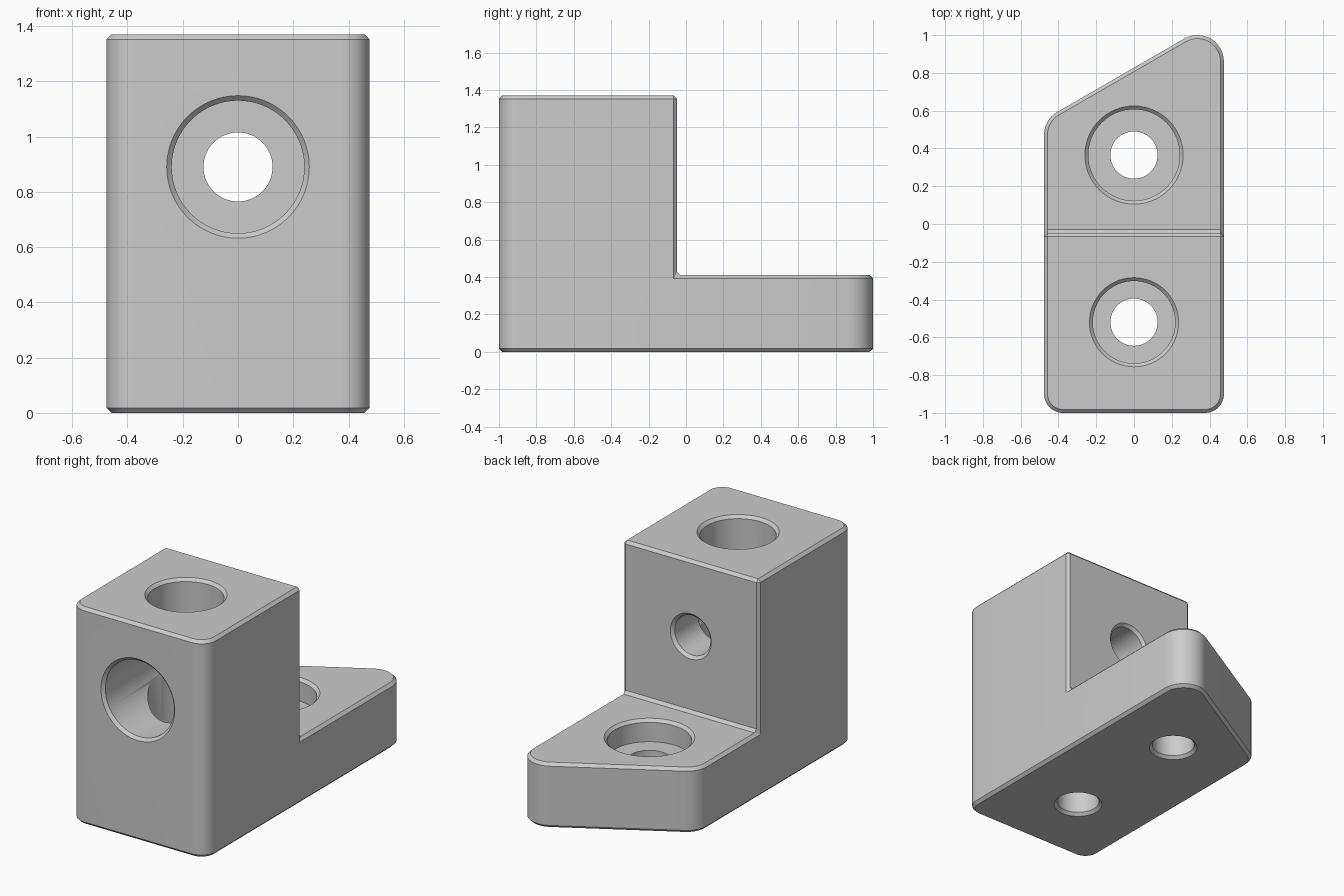
import bpy, bmesh, math
from mathutils import Matrix, Vector

default = bpy.data.objects.get("Cube")
if default:
    bpy.data.objects.remove(default, do_unlink=True)

HALF_W, HEIGHT, BASE_H, BACK_Y = 0.476, 1.37, 0.41, -0.048
CHAMFER = 0.018

grey = bpy.data.materials.new("light_grey")
grey.use_nodes = True
colour = (0.6, 0.6, 0.6, 1)
grey.diffuse_color = colour
grey.node_tree.nodes["Principled BSDF"].inputs["Base Color"].default_value = colour


def make_object(name, bm):
    bmesh.ops.recalc_face_normals(bm, faces=bm.faces)
    mesh = bpy.data.meshes.new(name)
    bm.to_mesh(mesh)
    bm.free()
    mesh.materials.append(grey)
    obj = bpy.data.objects.new(name, mesh)
    bpy.context.collection.objects.link(obj)
    return obj


def arc(cx, cy, r, start, end, steps=12):
    angles = [math.radians(start + (end - start) * i / steps) for i in range(steps + 1)]
    return [(cx + r * math.cos(a), cy + r * math.sin(a)) for a in angles]


# Footprint with rounded corners and a slanted back edge, raised to full height
rf, rb = 0.1, 0.14
outline = (arc(HALF_W - rf, rf - 1, rf, -90, 0)
           + arc(HALF_W - rb, 1 - rb, rb, 0, 120)
           + arc(rb - HALF_W, 0.472, rb, 120, 180)
           + arc(rf - HALF_W, rf - 1, rf, 180, 270))
bm = bmesh.new()
floor = bm.faces.new([bm.verts.new((x, y, 0)) for x, y in outline])
raised = bmesh.ops.extrude_face_region(bm, geom=[floor])["geom"]
bmesh.ops.translate(bm, vec=(0, 0, HEIGHT),
                    verts=[v for v in raised if isinstance(v, bmesh.types.BMVert)])
bracket = make_object("angle_bracket", bm)

# Block that removes the space above the foot
bm = bmesh.new()
size = 2
bmesh.ops.create_cube(bm, size=size, matrix=Matrix.Translation(
    (0, BACK_Y + size / 2, BASE_H + size / 2)))
step_cutter = make_object("step_cutter", bm)


def hole_cutter(name, location, tilt, bore, depth, length, hole=0.125, segs=64):
    """Stepped round cutter with flared ends, running down its local z axis."""
    c, e = CHAMFER, 0.05
    profile = [(0, e), (bore + c + e, e), (bore, -c), (bore, -depth), (hole, -depth),
               (hole, c - length), (hole + c + e, -length - e), (0, -length - e)]
    bm = bmesh.new()
    verts = [bm.verts.new((r, 0, z)) for r, z in profile]
    edges = [bm.edges.new(pair) for pair in zip(verts, verts[1:])]
    bmesh.ops.spin(bm, geom=verts + edges, cent=(0, 0, 0), axis=(0, 0, 1),
                   angle=math.tau, steps=segs)
    bmesh.ops.remove_doubles(bm, verts=bm.verts, dist=0.0001)
    bm.transform(Matrix.Translation(Vector(location)) @ Matrix.Rotation(tilt, 4, "X"))
    return make_object(name, bm)


cutters = [
    step_cutter,
    hole_cutter("top_hole_cutter", (0, -0.52, HEIGHT), 0, 0.218, HEIGHT - 0.27, HEIGHT),
    hole_cutter("front_hole_cutter", (0, -1, 0.89), math.pi / 2, 0.24, 0.7, 1 + BACK_Y),
    hole_cutter("foot_hole_cutter", (0, 0.365, BASE_H), 0, 0.242, 0.14, BASE_H),
]

# Cut the step, chamfer every hard edge, then drill the holes
for cutter in cutters:
    cut = bracket.modifiers.new(cutter.name, "BOOLEAN")
    cut.operation = "DIFFERENCE"
    cut.solver = "EXACT"
    cut.object = cutter
    cutter.hide_render = True
    if cutter is step_cutter:
        bevel = bracket.modifiers.new("chamfer", "BEVEL")
        bevel.width = CHAMFER
        bevel.segments = 1
        bevel.limit_method = "ANGLE"
        bevel.angle_limit = math.radians(30)
        bevel.use_clamp_overlap = False

# Bake the modifiers and drop the cutters
bpy.context.view_layer.update()
graph = bpy.context.evaluated_depsgraph_get()
baked = bpy.data.meshes.new_from_object(bracket.evaluated_get(graph))
bracket.modifiers.clear()
bracket.data = baked
baked.materials.clear()
baked.materials.append(grey)
for face in baked.polygons:
    face.material_index = 0
for cutter in cutters:
    bpy.data.objects.remove(cutter, do_unlink=True)

bpy.ops.object.select_all(action="DESELECT")
bracket.select_set(True)
bpy.context.view_layer.objects.active = bracket
bpy.ops.object.shade_smooth_by_angle(angle=math.radians(30))
